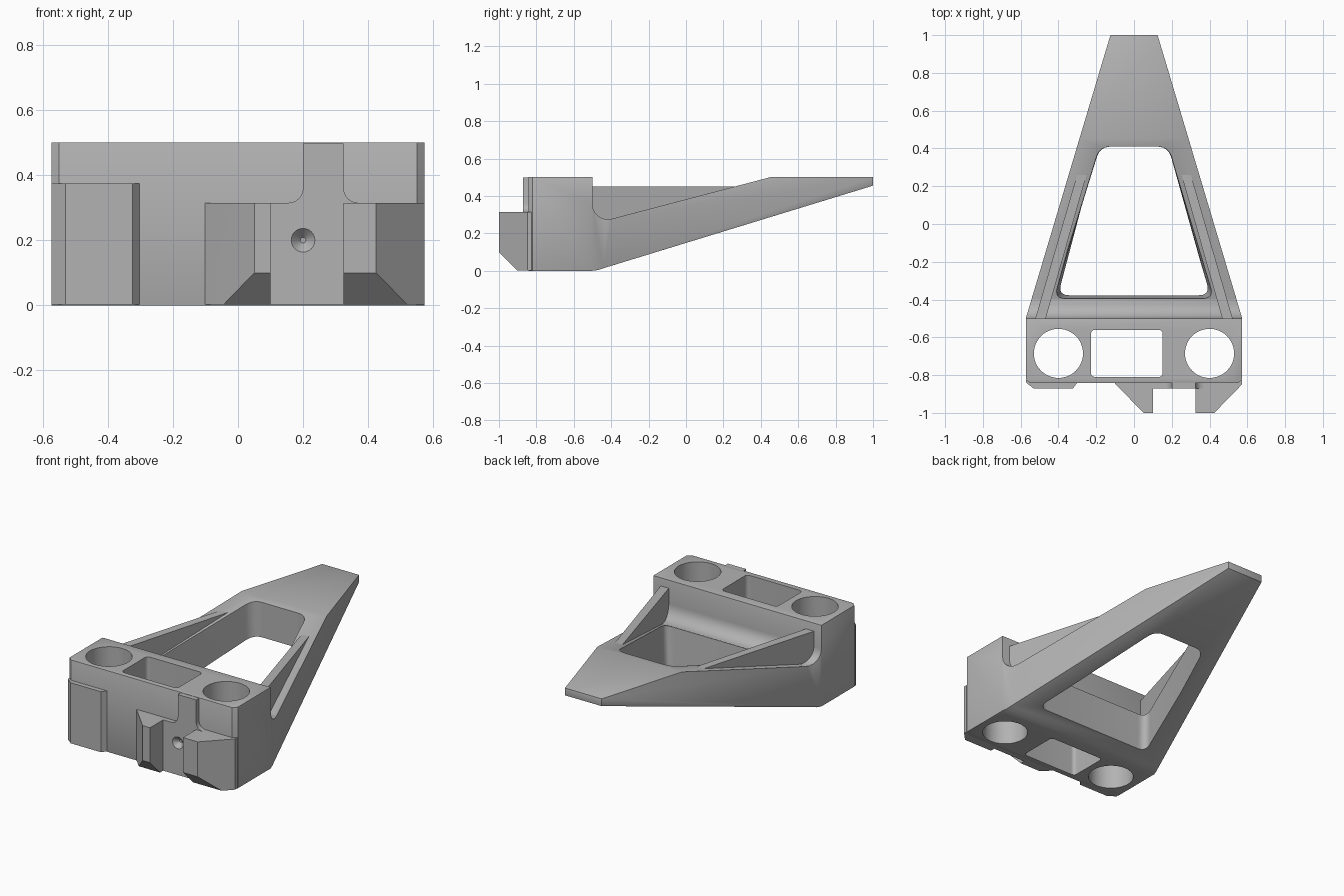
import bpy, bmesh
from math import sin, cos, pi, radians
from mathutils import Vector

if "Cube" in bpy.data.objects:
    bpy.data.objects.remove(bpy.data.objects["Cube"], do_unlink=True)

GREY = (0.45, 0.45, 0.45, 1)
mat = bpy.data.materials.new("light grey")
mat.use_nodes = True
mat.diffuse_color = GREY
mat.node_tree.nodes["Principled BSDF"].inputs["Base Color"].default_value = GREY


def arc(cx, cy, r, a0, a1, n=6):
    steps = [radians(a0 + (a1 - a0) * i / n) for i in range(n + 1)]
    return [(cx + r * cos(a), cy + r * sin(a)) for a in steps]


def rounded(pts, r, n=6):
    """Round every corner of a polygon with a quadratic curve."""
    out = []
    pts = [Vector(p) for p in pts]
    for i, p in enumerate(pts):
        a = p + (pts[i - 1] - p).normalized() * r
        b = p + (pts[(i + 1) % len(pts)] - p).normalized() * r
        for k in range(n + 1):
            t = k / n
            out.append(tuple(a * (1 - t) ** 2 + p * 2 * t * (1 - t) + b * t * t))
    return out


def prism(name, pts, axis, lo, hi, end_pts=None, cut=None):
    """Extrude a profile along an axis; end_pts gives a different far profile."""
    place = {"x": lambda p, h: (h, p[0], p[1]),
             "y": lambda p, h: (p[0], h, p[1]),
             "z": lambda p, h: (p[0], p[1], h)}[axis]
    bm = bmesh.new()
    a = [bm.verts.new(place(p, lo)) for p in pts]
    b = [bm.verts.new(place(p, hi)) for p in (end_pts or pts)]
    bm.faces.new(a)
    bm.faces.new(b)
    for i in range(len(a)):
        j = (i + 1) % len(a)
        bm.faces.new((a[i], a[j], b[j], b[i]))
    if cut:
        bmesh.ops.bisect_plane(bm, geom=bm.verts[:] + bm.edges[:] + bm.faces[:],
                               plane_co=cut[0], plane_no=cut[1], clear_outer=True)
        bmesh.ops.holes_fill(bm, edges=[e for e in bm.edges if e.is_boundary])
    bmesh.ops.recalc_face_normals(bm, faces=bm.faces)
    me = bpy.data.meshes.new(name)
    bm.to_mesh(me)
    bm.free()
    me.materials.append(mat)
    ob = bpy.data.objects.new(name, me)
    bpy.context.collection.objects.link(ob)
    return ob


def activate(ob):
    bpy.ops.object.select_all(action="DESELECT")
    ob.select_set(True)
    bpy.context.view_layer.objects.active = ob


def boolean(ob, tool, operation="DIFFERENCE"):
    m = ob.modifiers.new("cut", "BOOLEAN")
    m.operation, m.object, m.solver = operation, tool, "EXACT"
    activate(ob)
    bpy.ops.object.modifier_apply(modifier=m.name)
    bpy.data.objects.remove(tool, do_unlink=True)


def bevel(ob, width):
    m = ob.modifiers.new("soft edges", "BEVEL")
    m.width, m.segments, m.limit_method, m.angle_limit = width, 2, "ANGLE", radians(50)
    activate(ob)
    bpy.ops.object.modifier_apply(modifier=m.name)


def mirrored(half):
    return half + [(-x, y) for x, y in reversed(half)]


# Main body: side profile limited by the tapering plan outline
side = [(-0.843, 0), (-0.5, 0), (-0.47, 0.004), (-0.44, 0.014), (1, 0.455), (1, 0.5),
        (0.45, 0.5), (-0.40, 0.277)]
side += arc(-0.42, 0.355, 0.08, 285, 180) + [(-0.5, 0.5), (-0.843, 0.5)]
body = prism("body_and_arm", side, "x", -0.7, 0.7)
plan = mirrored([(0.55, -0.85), (0.55, -0.843), (0.573, -0.82), (0.573, -0.5),
                 (0.125, 1), (0.125, 1.1)])
boolean(body, prism("outline", plan, "z", -0.2, 0.7), "INTERSECT")
bevel(body, 0.008)

# Window through the arm, slightly wider at the top
low = rounded(mirrored([(0.40, -0.375), (0.178, 0.41)]), 0.06)
high = rounded(mirrored([(0.44, -0.41), (0.182, 0.41)]), 0.06)
boolean(body, prism("window_cut", low, "z", 0, 0.5, high))
low_clear = rounded(mirrored([(0.40, -0.375), (0.178, 0.41)]), 0.06)
boolean(body, prism("window_clearance", low_clear, "z", -0.2, 0.7))

# Round bores and the rectangular pocket
for s in (-1, 1):
    bore = arc(s * 0.4, -0.685, 0.13, 0, 352.5, 47)
    boolean(body, prism("bore_cut", bore, "z", -0.2, 0.7))
pocket = rounded([(-0.228, -0.81), (0.152, -0.81), (0.152, -0.56), (-0.228, -0.56)], 0.025)
boolean(body, prism("pocket_cut", pocket, "z", -0.2, 0.7))

# Stiffening ribs along both arm sides
ribs = []
for s, label in ((1, "left"), (-1, "right")):
    foot = [(s * 0.47, -0.51), (s * 0.525, -0.51), (s * 0.30, 0.265), (s * 0.25, 0.265)]
    ribs.append(prism(label + "_rib", foot, "z", 0.25, 0.45))

# Shallow pad on the front
pad = prism("front_pad", [(-0.573, -0.825), (-0.573, -0.838), (-0.53, -0.872),
                          (-0.325, -0.872), (-0.30, -0.84), (-0.30, -0.825)], "z", 0.002, 0.375)

# Channel plate with flared neck and a conical dimple
outline = [(0.09, 0.002), (0.33, 0.002), (0.33, 0.315)]
outline += arc(0.37, 0.36, 0.045, 270, 180) + [(0.325, 0.498), (0.2, 0.498)]
outline += arc(0.155, 0.36, 0.045, 0, -90) + [(0.09, 0.315)]
plate = prism("channel_plate", outline, "y", -0.872, -0.825)
tip = arc(0.2, 0.2, 0.001, 0, 345, 23)
rim = arc(0.2, 0.2, 0.046, 0, 345, 23)
boolean(plate, prism("dimple_cut", rim, "y", -0.882, -0.835, tip))

# Protruding lugs with a chamfered underside
chamfer = ((0, -1, 0.1), (0, -1, -1))
lug_a = prism("right_lug", [(-0.115, -0.825), (-0.1, -0.845), (0.05, -1), (0.1, -1), (0.1, -0.825)],
              "z", 0.002, 0.315, cut=chamfer)
lug_b = prism("left_lug", [(0.325, -0.825), (0.325, -1), (0.425, -1), (0.573, -0.848),
                           (0.573, -0.825)], "z", 0.002, 0.315, cut=chamfer)

# Smooth the curved walls, keep edges sharp
for ob in [body, pad, plate, lug_a, lug_b] + ribs:
    activate(ob)
    bpy.ops.object.shade_smooth_by_angle(angle=radians(30))
